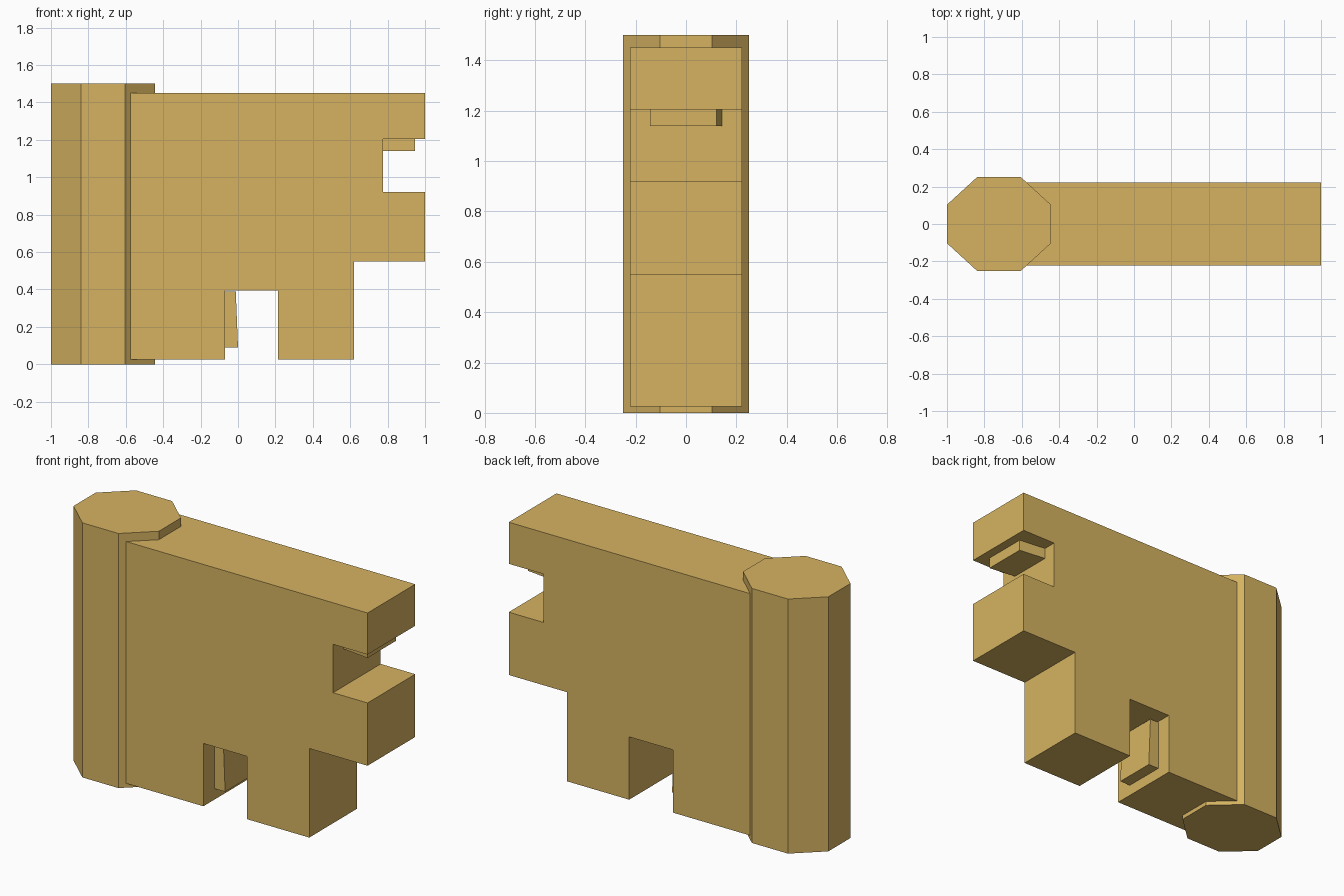
import bpy, bmesh
from mathutils import Matrix

cube = bpy.data.objects.get("Cube")
if cube:
    bpy.data.objects.remove(cube, do_unlink=True)

brass = bpy.data.materials.new("warm_brass")
brass.use_nodes = True
colour = (0.67, 0.45, 0.12, 1.0)
brass.diffuse_color = colour
brass.node_tree.nodes["Principled BSDF"].inputs["Base Color"].default_value = colour


def prism(name, outline, depth, place=Matrix()):
    """Extrude a closed 2D outline by depth along its local z, then place it."""
    bm = bmesh.new()
    base = bm.faces.new([bm.verts.new((u, v, 0)) for u, v in outline])
    ext = bmesh.ops.extrude_face_region(bm, geom=[base])
    top = [g for g in ext["geom"] if isinstance(g, bmesh.types.BMVert)]
    bmesh.ops.translate(bm, verts=top, vec=(0, 0, depth))
    bmesh.ops.transform(bm, matrix=place, verts=bm.verts)
    bmesh.ops.recalc_face_normals(bm, faces=bm.faces)
    mesh = bpy.data.meshes.new(name)
    bm.to_mesh(mesh)
    bm.free()
    mesh.materials.append(brass)
    obj = bpy.data.objects.new(name, mesh)
    bpy.context.collection.objects.link(obj)
    return obj


def peg(name, low, high, skew_x=0.0, skew_y=0.0):
    """Slightly skewed block: skew_x shifts the top sideways, skew_y yaws it."""
    (x0, y0, z0), (x1, y1, z1) = low, high
    place = Matrix.Translation((0, 0, z0))
    place[0][2] = skew_x
    place[1][0] = skew_y
    return prism(name, [(x0, y0), (x1, y0), (x1, y1), (x0, y1)], z1 - z0, place)


# Octagonal column
quarter = [(0.278, 0.103), (0.1175, 0.25)]
right = [(x, -y) for x, y in reversed(quarter)] + quarter
octagon = right + [(-x, -y) for x, y in right]
prism("octagonal_column", octagon, 1.5, Matrix.Translation((-0.722, 0, 0)))

# Notched slab, drawn in x and z, extruded along y
slab = [(-0.72, 0.025), (-0.07, 0.025), (-0.07, 0.395), (0.215, 0.395),
        (0.215, 0.025), (0.62, 0.025), (0.62, 0.55), (1, 0.55),
        (1, 0.92), (0.775, 0.92), (0.775, 1.205), (1, 1.205),
        (1, 1.45), (-0.72, 1.45)]
upright = Matrix.Translation((0, 0.222, 0)) @ Matrix.Rotation(1.5707963, 4, "X")
prism("notched_slab", slab, 0.444, upright)

# Small blocks inside the notches
peg("upper_notch_peg", (0.74, -0.03, 1.14), (0.945, 0.235, 1.23), skew_y=-0.12)
peg("lower_notch_peg", (-0.1, -0.12, 0.09), (0.0, 0.13, 0.39), skew_x=-0.04)
